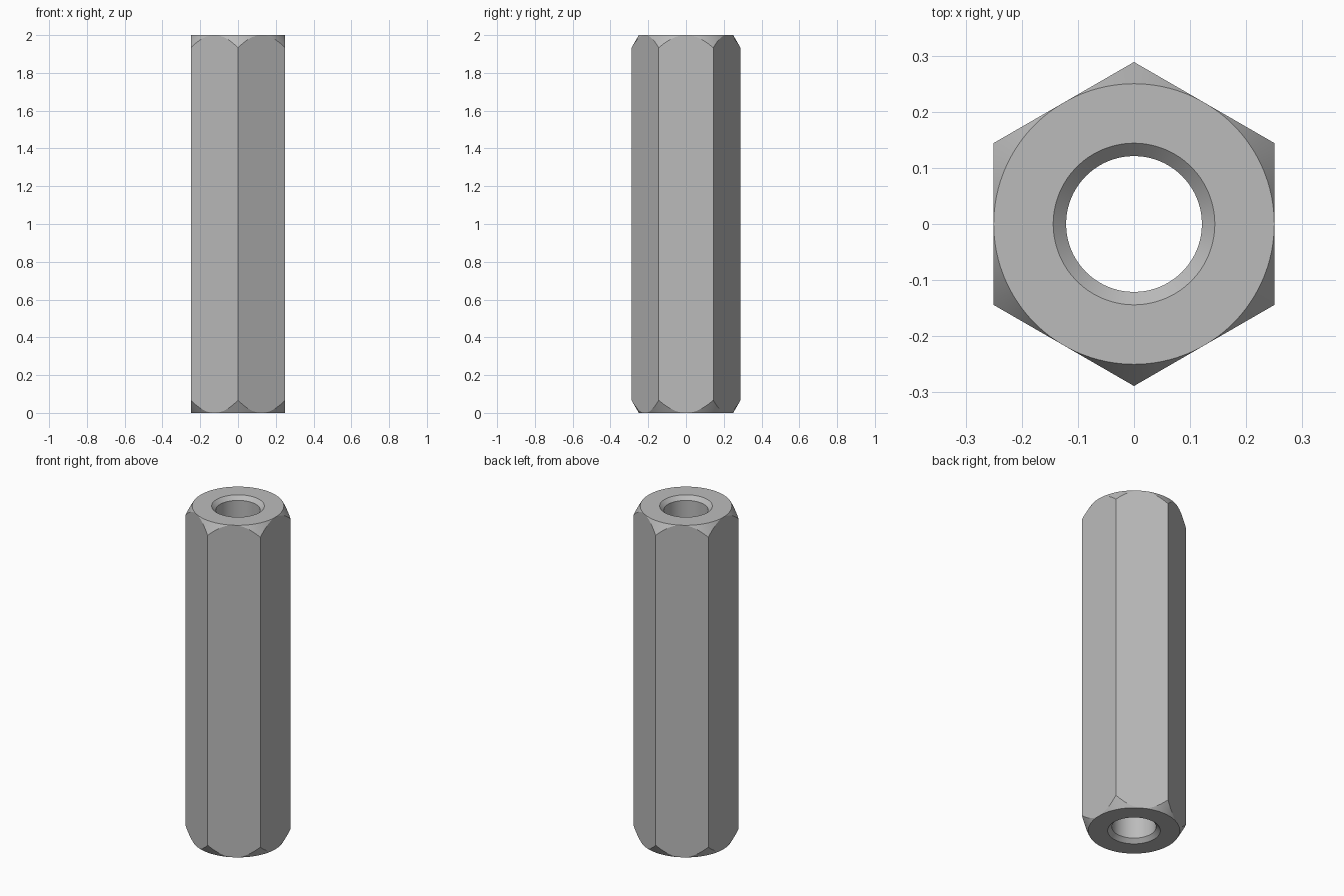
import bpy, bmesh
from math import cos, sin, tan, radians, pi

cube = bpy.data.objects.get("Cube")
if cube:
    bpy.data.objects.remove(cube, do_unlink=True)

LENGTH = 2.0
APOTHEM = 0.25        # half the width across flats
BORE = 0.121
BORE_MOUTH = 0.144    # countersink radius at each end
SEGMENTS = 144        # multiple of 12, so corners and flat centres get vertices

steel = bpy.data.materials.new("grey steel")
steel.use_nodes = True
colour = (0.5, 0.5, 0.5, 1)
steel.diffuse_color = colour
steel.node_tree.nodes["Principled BSDF"].inputs["Base Color"].default_value = colour


def section(angle):
    """Closed radius/height outline of the wall at one angle."""
    hex_radius = APOTHEM / cos((angle + pi / 6) % (pi / 3) - pi / 6)
    chamfer = (hex_radius - APOTHEM) * tan(radians(60))
    half = [(BORE, BORE_MOUTH - BORE), (BORE_MOUTH, 0),
            (APOTHEM, 0), (hex_radius, chamfer)]
    return half + [(r, LENGTH - z) for r, z in reversed(half)]


# Hexagonal sleeve: sweep the outline around z
bm = bmesh.new()
rings = []
for i in range(SEGMENTS):
    a = 2 * pi * i / SEGMENTS
    rings.append([bm.verts.new((r * cos(a), r * sin(a), z)) for r, z in section(a)])
for i, ring in enumerate(rings):
    following = rings[(i + 1) % SEGMENTS]
    for j in range(len(ring)):
        k = (j + 1) % len(ring)
        bm.faces.new((ring[j], following[j], following[k], ring[k]))

# The chamfer vanishes at the centre of each flat
bmesh.ops.remove_doubles(bm, verts=bm.verts, dist=1e-6)
bmesh.ops.recalc_face_normals(bm, faces=bm.faces)

mesh = bpy.data.meshes.new("hex_standoff")
bm.to_mesh(mesh)
bm.free()
mesh.materials.append(steel)
standoff = bpy.data.objects.new("hex_standoff", mesh)
bpy.context.collection.objects.link(standoff)

bpy.ops.object.select_all(action='DESELECT')
standoff.select_set(True)
bpy.context.view_layer.objects.active = standoff
bpy.ops.object.shade_smooth_by_angle(angle=radians(20))
